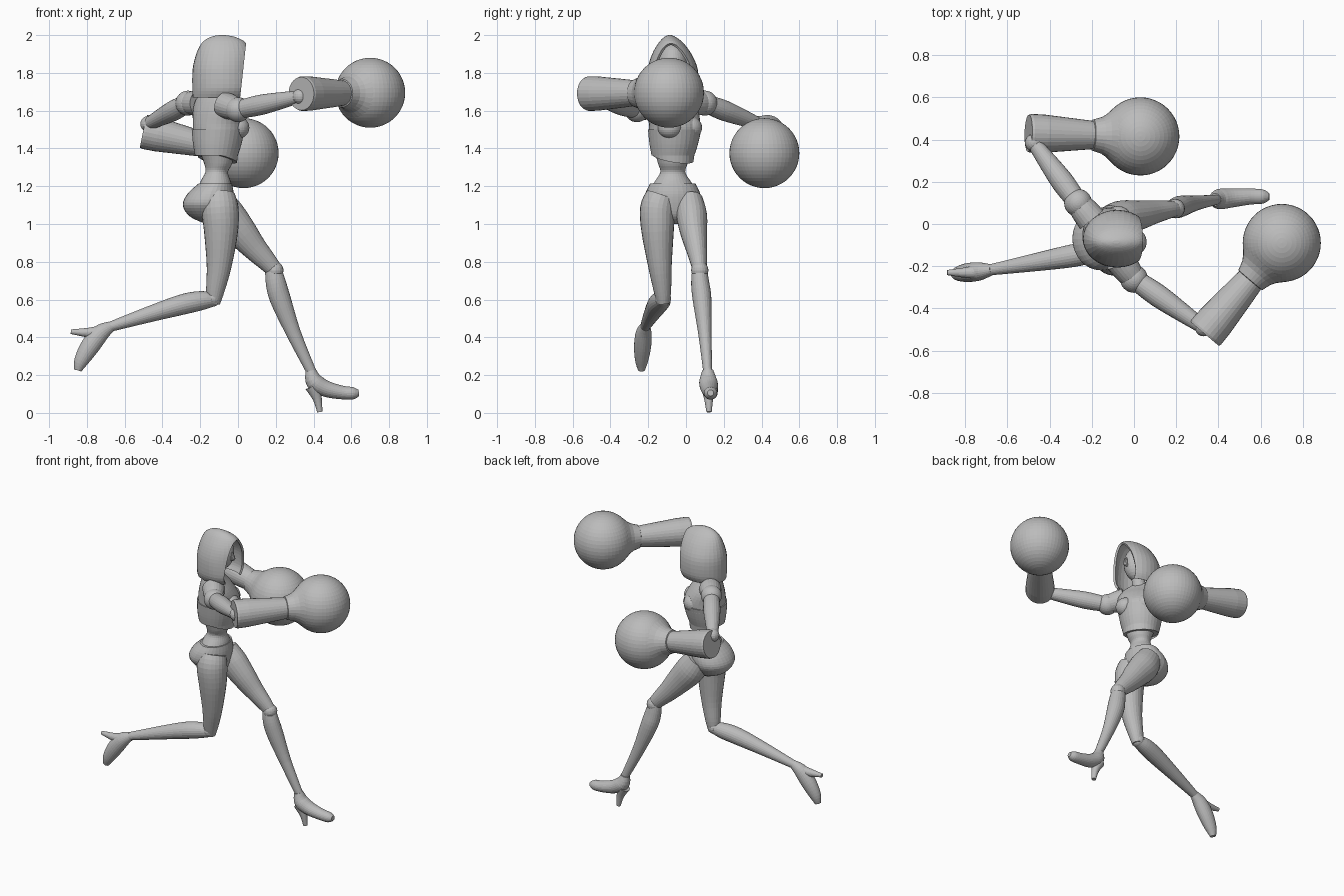
import bpy, bmesh, math
from mathutils import Vector

cube = bpy.data.objects.get("Cube")
if cube:
    bpy.data.objects.remove(cube, do_unlink=True)

grey = bpy.data.materials.new("plain grey")
grey.use_nodes = True
grey.diffuse_color = (0.5, 0.5, 0.5, 1)
grey.node_tree.nodes["Principled BSDF"].inputs["Base Color"].default_value = grey.diffuse_color
parts = []


def finish(name, bm):
    bmesh.ops.recalc_face_normals(bm, faces=bm.faces)
    mesh = bpy.data.meshes.new(name)
    bm.to_mesh(mesh)
    bm.free()
    mesh.materials.append(grey)
    obj = bpy.data.objects.new(name, mesh)
    bpy.context.collection.objects.link(obj)
    parts.append(obj)
    return obj


def spline(keys, steps):
    """Smooth curve through tuples of any length."""
    if steps == 1:
        return [Vector(k) for k in keys]
    k = [Vector(p) for p in keys]
    k = [k[0]] + k + [k[-1]]
    out = []
    for a, b, c, d in zip(k, k[1:], k[2:], k[3:]):
        for i in range(steps):
            t = i / steps
            out.append(b + (c - a) * (t / 2) + (a * 2 - b * 5 + c * 4 - d) * (t * t / 2)
                       + (b * 3 - a - c * 3 + d) * (t ** 3 / 2))
    return out + [k[-1]]


def skin(bm, rings, caps=True):
    rows = [[bm.verts.new(p) for p in ring] for ring in rings]
    n = len(rows[0])
    for lo, hi in zip(rows, rows[1:]):
        for i in range(n):
            j = (i + 1) % n
            bm.faces.new((lo[i], lo[j], hi[j], hi[i]))
    if caps:
        bm.faces.new(rows[0])
        bm.faces.new(rows[-1])


def limb(name, keys, ref=(0, 1, 0), flat=1.0, steps=4, n=24):
    """Tube along (x, y, z, radius) keys; flat scales it along ref."""
    pts = spline(keys, steps)
    rings = []
    for i, p in enumerate(pts):
        tangent = (pts[min(i + 1, len(pts) - 1)] - pts[max(i - 1, 0)]).to_3d().normalized()
        ref_v = Vector(ref)
        u = (ref_v - tangent * ref_v.dot(tangent)).normalized()
        v = tangent.cross(u)
        angles = [math.tau * j / n for j in range(n)]
        rings.append([p.to_3d() + (u * math.cos(a) * flat + v * math.sin(a)) * p[3] for a in angles])
    bm = bmesh.new()
    skin(bm, rings)
    return finish(name, bm)


def stack(name, keys, yaw=0, steps=4, n=32, caps=True, hem=0):
    """Level oval rings from (x, y, z, depth, width) keys; hem dips the first ring in front."""
    c, s = math.cos(math.radians(yaw)), math.sin(math.radians(yaw))
    rings = []
    for k, (x, y, z, dep, wid) in enumerate(spline(keys, steps)):
        ring = []
        for j in range(n):
            a = math.tau * j / n
            px, py = dep * math.cos(a), wid * math.sin(a)
            dip = hem * math.cos(a) if k == 0 else 0
            ring.append(Vector((x + px * c - py * s, y + px * s + py * c, z - dip)))
        rings.append(ring)
    bm = bmesh.new()
    skin(bm, rings, caps)
    return finish(name, bm)


def ball(name, centre, size, segs=32):
    bm = bmesh.new()
    bmesh.ops.create_uvsphere(bm, u_segments=segs, v_segments=segs // 2, radius=1)
    size = (size,) * 3 if isinstance(size, float) else size
    bmesh.ops.scale(bm, vec=size, verts=bm.verts)
    bmesh.ops.translate(bm, vec=centre, verts=bm.verts)
    return finish(name, bm)


def gauntlet(side, start, centre):
    """Open cuffed forearm that flares into a big round fist."""
    start, centre = Vector(start), Vector(centre)
    axis = (centre - start).normalized()
    length = (centre - start).length

    def run(name, profile):
        limb(name, [(*(start + axis * d), r) for d, r in profile], (0, 0, 1), 1, 1, 28)

    run(side + "_forearm", [(0.05, 0.05), (0.04, 0.068), (0, 0.074), (0, 0.088), (0.012, 0.092),
                            (0.08, 0.09), (length - 0.3, 0.074), (length - 0.16, 0.06)])
    run(side + "_fist_collar", [(length - d, r) for d, r in
                                ((0.235, 0.06), (0.23, 0.074), (0.21, 0.08), (0.185, 0.088),
                                 (0.16, 0.104), (0.135, 0.127), (0.11, 0.148))])
    ball(side + "_fist", centre, 0.185, 48)


# Torso
stack("pelvis", [(-.13, -.06, 1.0, .04, .04), (-.15, -.065, 1.04, .105, .10), (-.16, -.07, 1.1, .132, .145),
                 (-.145, -.07, 1.16, .122, .145), (-.12, -.07, 1.215, .088, .12)])
stack("waist", [(-.12, -.07, 1.19, .09, .12), (-.118, -.07, 1.23, .078, .092), (-.113, -.07, 1.275, .06, .066),
                (-.105, -.07, 1.32, .074, .078), (-.11, -.07, 1.4, .10, .10)])
stack("bodice", [(-.115, -.07, 1.35, .11, .11), (-.11, -.065, 1.42, .128, .128), (-.105, -.06, 1.5, .139, .143)],
      yaw=38, hem=.03)
stack("upper_chest", [(-.105, -.06, 1.47, .132, .137), (-.105, -.06, 1.53, .13, .14), (-.115, -.07, 1.6, .105, .15),
                      (-.125, -.08, 1.66, .07, .13), (-.125, -.08, 1.7, .045, .07)], yaw=38)
for side, c in (("left", (-.075, .02, 1.51)), ("right", (-.005, -.085, 1.51))):
    ball(side + "_bust", c, (.065, .065, .06))

# Head and open hood
limb("neck", [(-.12, -.08, 1.66, .05), (-.1, -.075, 1.72, .042), (-.09, -.07, 1.8, .042)])
ball("head", (-.085, -.07, 1.84), (.09, .078, .115))
limb("nose", [(0, -.07, 1.86, .006), (.012, -.07, 1.82, .014), (-.01, -.07, 1.805, .008)], n=10)
hood = stack("hood", [(-.09, -.07, 1.67, .15, .115), (-.08, -.07, 1.72, .162, .135), (-.08, -.07, 1.82, .16, .132),
                      (-.075, -.075, 1.9, .146, .104), (-.075, -.08, 1.96, .115, .064),
                      (-.08, -.085, 1.99, .065, .03), (-.085, -.085, 2.0, .015, .008)], caps=False)
bm = bmesh.new()
bm.from_mesh(hood.data)
bmesh.ops.bisect_plane(bm, geom=bm.verts[:] + bm.edges[:] + bm.faces[:], plane_co=(.04, 0, 1.93),
                       plane_no=(1, 0, -.11), clear_outer=True)
bmesh.ops.holes_fill(bm, edges=[e for e in bm.edges if e.is_boundary and
                                all(v.co.z > 1.99 for v in e.verts)])
bm.to_mesh(hood.data)
bm.free()
shell = hood.modifiers.new("shell", "SOLIDIFY")
shell.thickness = 0.014
shell.offset = -1

# Arms
for side, inner, shoulder, elbow, wrist, fist in (
        ("right", (-.07, -.17, 1.63), (.0, -.26, 1.605), (.33, -.49, 1.675), (.335, -.52, 1.69), (.7, -.09, 1.695)),
        ("left", (-.2, .02, 1.64), (-.265, .1, 1.64), (-.475, .385, 1.53), (-.5, .43, 1.49), (.03, .415, 1.375))):
    a, b = Vector(shoulder), Vector(elbow)
    limb(side + "_shoulder_cap", [(*inner, .07), (*Vector(inner).lerp(a, .5), .066), (*Vector(inner).lerp(a, .85), .06)],
         (0, 0, 1))
    ball(side + "_shoulder_joint", shoulder, .066)
    limb(side + "_upper_arm", [(*a.lerp(b, t), r) for t, r in
                               ((.1, .05), (.35, .054), (.65, .046), (.97, .034))], (0, 0, 1))
    ball(side + "_elbow_joint", elbow, .042, 20)
    gauntlet(side, wrist, fist)

# Right leg, bent and trailing
limb("right_thigh", [(-.1, -.13, 1.15, .085), (-.095, -.15, 1.08, .098), (-.09, -.15, .96, .09),
                     (-.1, -.138, .78, .066), (-.12, -.125, .65, .049), (-.13, -.12, .58, .035)], flat=.95)
ball("right_knee", (-.135, -.122, .605), .043, 20)
limb("right_shin", [(-.12, -.12, .6, .034), (-.19, -.13, .595, .05), (-.29, -.15, .575, .054),
                    (-.46, -.18, .525, .043), (-.68, -.217, .455, .026)])
limb("right_foot", [(-.67, -.216, .46, .027), (-.73, -.224, .42, .047), (-.785, -.23, .35, .05),
                    (-.83, -.235, .275, .038), (-.848, -.236, .225, .02)], flat=.9)
limb("right_heel", [(-.72, -.224, .43, .035), (-.79, -.23, .425, .026), (-.885, -.23, .43, .012)])

# Left leg, stretched forward
limb("left_thigh", [(-.11, .02, 1.13, .08), (-.06, .03, 1.05, .095), (.01, .04, .965, .085),
                    (.085, .055, .875, .067), (.155, .067, .8, .052), (.195, .072, .755, .042)], flat=.85)
ball("left_knee", (.195, .073, .755), .046, 20)
limb("left_shin", [(.185, .072, .77, .042), (.2, .075, .69, .053), (.225, .085, .6, .055),
                   (.295, .1, .42, .039), (.39, .115, .215, .026)], flat=.9)
limb("left_foot", [(.385, .115, .225, .028), (.405, .118, .165, .046), (.465, .124, .128, .043),
                   (.55, .13, .108, .036), (.61, .13, .104, .032), (.64, .13, .106, .016)], flat=1.05)
limb("left_heel", [(.395, .118, .14, .04), (.42, .12, .075, .024), (.433, .122, .005, .014)])

# Smooth shading with crisp seams
for obj in bpy.context.view_layer.objects:
    obj.select_set(obj in parts)
bpy.context.view_layer.objects.active = parts[0]
bpy.ops.object.shade_smooth_by_angle(angle=math.radians(35))
